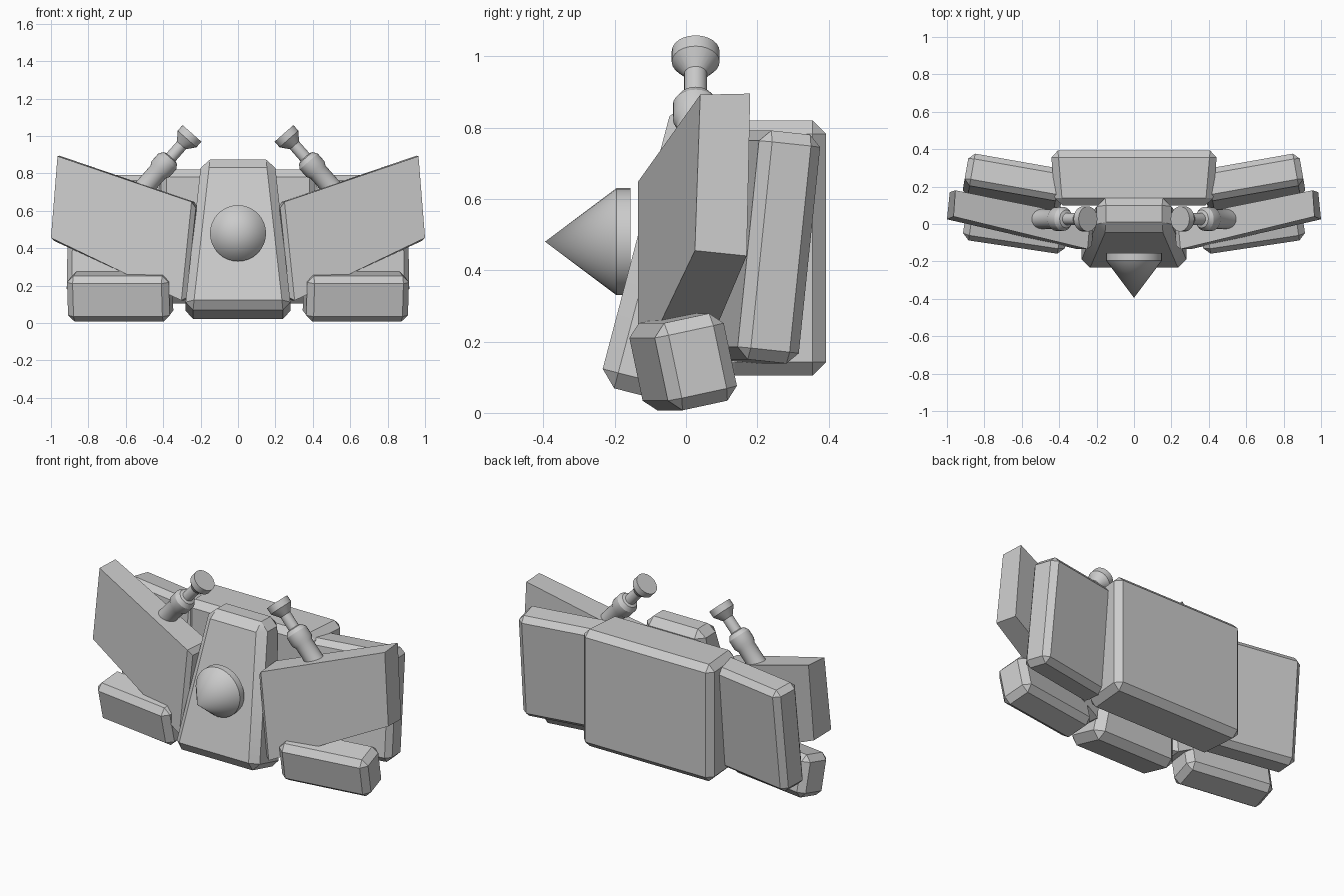
import bpy, bmesh, math
from mathutils import Euler, Vector

cube = bpy.data.objects.get("Cube")
if cube:
    bpy.data.objects.remove(cube, do_unlink=True)

grey = bpy.data.materials.new("plain_grey")
grey.use_nodes = True
colour = (0.6, 0.6, 0.6, 1)
grey.diffuse_color = colour
grey.node_tree.nodes["Principled BSDF"].inputs["Base Color"].default_value = colour


def finish(name, bm, angle=30):
    bmesh.ops.recalc_face_normals(bm, faces=bm.faces)
    mesh = bpy.data.meshes.new(name)
    bm.to_mesh(mesh)
    bm.free()
    mesh.materials.append(grey)
    for poly in mesh.polygons:
        poly.use_smooth = True
    mesh.set_sharp_from_angle(angle=math.radians(angle))
    obj = bpy.data.objects.new(name, mesh)
    bpy.context.scene.collection.objects.link(obj)
    return obj


def loft(name, ring_a, ring_b, bevel, side=1, bevel_rule=lambda e: True):
    """Solid between two four-point rings, with chamfered edges."""
    bm = bmesh.new()
    a, b = [[bm.verts.new((x * side, y, z)) for x, y, z in ring] for ring in (ring_a, ring_b)]
    bm.faces.new(a)
    bm.faces.new(b)
    for i in range(4):
        j = (i + 1) % 4
        bm.faces.new((a[i], a[j], b[j], b[i]))
    bmesh.ops.recalc_face_normals(bm, faces=bm.faces)
    edges = [e for e in bm.edges if bevel_rule(e)]
    bmesh.ops.bevel(bm, geom=edges, offset=bevel, segments=1, affect='EDGES')
    return finish(name, bm)


def box(name, centre, size, pitch, yaw, bevel, side):
    """Chamfered box, pitched about x and then turned about z."""
    rot = Euler((math.radians(pitch), 0, math.radians(yaw))).to_matrix()
    square = ((-1, -1), (1, -1), (1, 1), (-1, 1))
    rings = [[Vector(centre) + rot @ Vector((x * size[0] / 2, y * size[1] / 2, z * size[2] / 2))
              for x, y in square] for z in (-1, 1)]
    return loft(name, *rings, bevel, side)


def lathe(name, profile, start, direction, steps=32):
    """Spin (distance, radius) pairs round an axis."""
    rot = Vector(direction).to_track_quat('Z', 'Y')
    bm = bmesh.new()
    verts = [bm.verts.new(Vector(start) + rot @ Vector((r, 0, d))) for d, r in profile]
    edges = [bm.edges.new(pair) for pair in zip(verts, verts[1:])]
    bmesh.ops.spin(bm, geom=verts + edges, cent=start, axis=rot @ Vector((0, 0, 1)),
                   angle=math.tau, steps=steps)
    bmesh.ops.remove_doubles(bm, verts=bm.verts, dist=0.0005)
    return finish(name, bm)


# Leaning centre hull, wider at the foot
loft("centre_hull",
     [(-.285, -.245, .08), (.285, -.245, .08), (.285, .03, .01), (-.285, .03, .01)],
     [(-.195, -.035, .875), (.195, -.035, .875), (.195, .145, .87), (-.195, .145, .87)], .045)

# Nose cone with a short rim
lathe("nose_cone", [(0, 0), (.2, .15), (.24, .15), (.24, 0)], (0, -.395, .48), (0, 1, 0))

# Rear block, a little wider at the back
loft("rear_block",
     [(-.42, .1, .105), (.42, .1, .105), (.445, .393, .105), (-.445, .393, .105)],
     [(-.42, .1, .82), (.42, .1, .82), (.445, .393, .82), (-.445, .393, .82)], .038)

for side, label in ((1, "left"), (-1, "right")):
    # Flared wing, chamfered only at its inner end
    loft(label + "_wing",
         [(.28, -.14, .11), (.225, -.14, .64), (.21, .03, .64), (.265, .03, .11)],
         [(1, .025, .455), (.965, .04, .892), (.955, .18, .895), (.985, .17, .44)],
         .025, side, lambda e: all(abs(v.co.x) < .4 for v in e.verts))
    box(label + "_foot", (.63, -.008, .143), (.55, .2, .25), 12, 8.5, .035, side)
    box(label + "_rear_panel", (.64, .22, .465), (.53, .175, .645), -6, 10, .032, side)

    # Angled barrel: flared muzzle, neck, collar and base
    lathe(label + "_barrel",
          [(0, 0), (0, .067), (.04, .067), (.085, .032), (.17, .032), (.175, .048),
           (.2, .064), (.255, .064), (.275, .053), (.42, .053), (.42, 0)],
          (.246 * side, .027, 1.014), (.66 * side, 0, -.75), 24)
